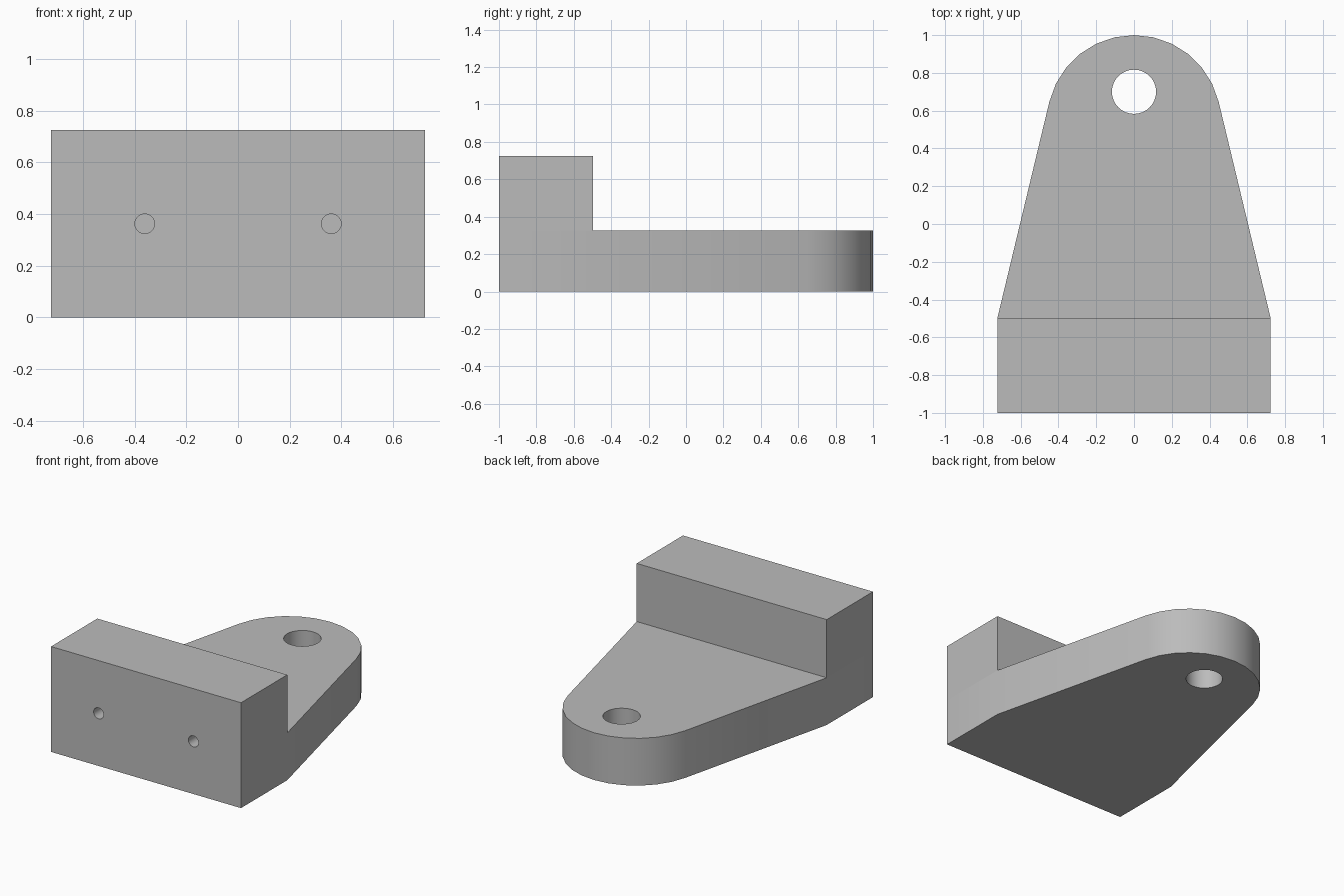
import bpy, bmesh, math
from mathutils import Matrix, Vector

default = bpy.data.objects.get("Cube")
if default:
    bpy.data.objects.remove(default, do_unlink=True)

HALF_W, STEP_Y = 0.723, -0.497        # bracket half width, rear of the block
PLATE_H, BLOCK_H = 0.325, 0.725
ARC_Y, ARC_R = 0.539, 0.461           # rounded end, tangent to the tapered sides
TANGENT = math.radians(13.6)
ARC_STEPS = 12

grey = bpy.data.materials.new("plain grey")
grey.use_nodes = True
colour = (0.5, 0.5, 0.5, 1)
grey.diffuse_color = colour
grey.node_tree.nodes["Principled BSDF"].inputs["Base Color"].default_value = colour


def make_object(name, bm):
    bmesh.ops.recalc_face_normals(bm, faces=bm.faces)
    mesh = bpy.data.meshes.new(name)
    bm.to_mesh(mesh)
    bm.free()
    mesh.materials.append(grey)
    obj = bpy.data.objects.new(name, mesh)
    bpy.context.collection.objects.link(obj)
    return obj


def raise_faces(bm, faces, height):
    """Extrude faces upward and return the new top faces."""
    new = bmesh.ops.extrude_face_region(bm, geom=faces)["geom"]
    verts = [g for g in new if isinstance(g, bmesh.types.BMVert)]
    bmesh.ops.translate(bm, verts=verts, vec=(0, 0, height))
    return [g for g in new if isinstance(g, bmesh.types.BMFace)]


def drill(obj, centre, radius, depth, axis):
    """Cut a round hole of the given total depth about its centre."""
    bm = bmesh.new()
    turn = Vector((0, 0, 1)).rotation_difference(Vector(axis)).to_matrix().to_4x4()
    bmesh.ops.create_cone(bm, cap_ends=True, segments=32, radius1=radius,
                          radius2=radius, depth=depth,
                          matrix=Matrix.Translation(centre) @ turn)
    cutter = make_object("hole_cutter", bm)
    cutter.hide_render = True
    mod = obj.modifiers.new("hole", "BOOLEAN")
    mod.operation, mod.solver, mod.object = "DIFFERENCE", "EXACT", cutter
    bpy.context.view_layer.objects.active = obj
    bpy.ops.object.modifier_apply(modifier=mod.name)
    bpy.data.objects.remove(cutter, do_unlink=True)


# Footprint: rectangular base and tapered tongue sharing one edge
bm = bmesh.new()
right = bm.verts.new((-HALF_W, STEP_Y, 0))
left = bm.verts.new((HALF_W, STEP_Y, 0))
front = [bm.verts.new((s * HALF_W, -1, 0)) for s in (-1, 1)]
arc = []
for i in range(ARC_STEPS + 1):
    a = TANGENT + (math.pi - 2 * TANGENT) * i / ARC_STEPS
    arc.append(bm.verts.new((ARC_R * math.cos(a), ARC_Y + ARC_R * math.sin(a), 0)))
base = bm.faces.new([*front, left, right])
tongue = bm.faces.new([right, left, *arc])

# Plate thickness, then the taller mounting block
tops = raise_faces(bm, [base, tongue], PLATE_H)
block_top = min(tops, key=lambda f: f.calc_center_median().y)
raise_faces(bm, [block_top], BLOCK_H - PLATE_H)
bmesh.ops.dissolve_limit(bm, angle_limit=math.radians(1),
                         verts=bm.verts, edges=bm.edges)
bracket = make_object("mounting_bracket", bm)

# Pin hole through the tongue and two blind screw holes in the front
drill(bracket, (0, 0.7, PLATE_H / 2), 0.117, 1, (0, 0, 1))
for side in (-1, 1):
    drill(bracket, (side * 0.361, -1, 0.362), 0.038, 0.5, (0, 1, 0))

bpy.ops.object.select_all(action="DESELECT")
bracket.select_set(True)
bpy.context.view_layer.objects.active = bracket
bpy.ops.object.shade_smooth_by_angle(angle=math.radians(30))
